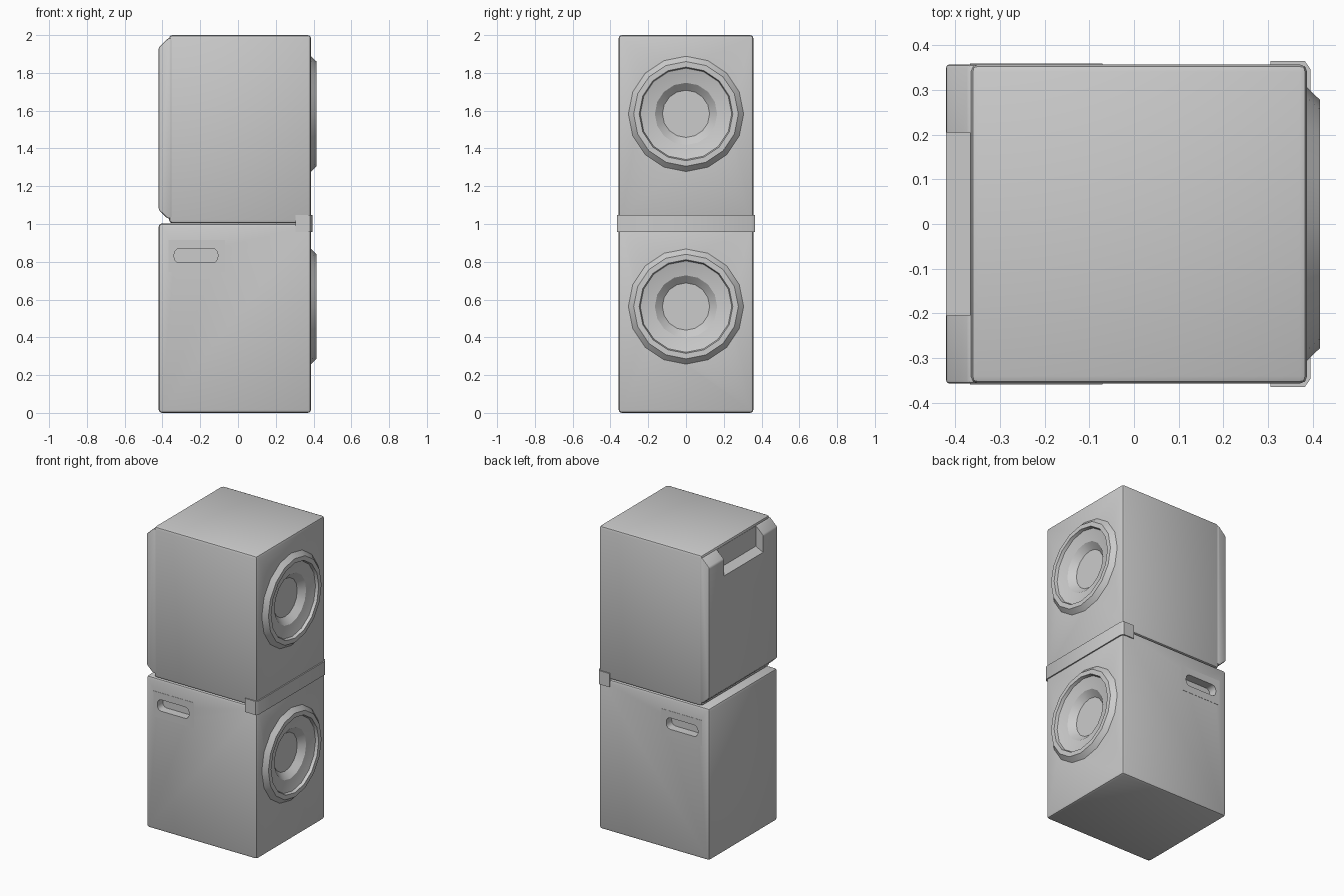
import bpy, bmesh, math
from mathutils import Vector

if "Cube" in bpy.data.objects:
    bpy.data.objects.remove(bpy.data.objects["Cube"])


def finish(name, bm, angle=35):
    bmesh.ops.recalc_face_normals(bm, faces=bm.faces)
    me = bpy.data.meshes.new(name)
    bm.to_mesh(me)
    bm.free()
    ob = bpy.data.objects.new(name, me)
    bpy.context.collection.objects.link(ob)
    smooth(ob, angle)
    return ob


def smooth(ob, angle=35):
    bpy.ops.object.select_all(action='DESELECT')
    ob.select_set(True)
    bpy.context.view_layer.objects.active = ob
    bpy.ops.object.shade_smooth_by_angle(angle=math.radians(angle))


def box(name, lo, hi, bevel=0.0, segments=2):
    lo, hi = Vector(lo), Vector(hi)
    bm = bmesh.new()
    bmesh.ops.create_cube(bm, size=1)
    for v in bm.verts:
        v.co = (lo + hi) / 2 + v.co * (hi - lo)
    if bevel:
        bmesh.ops.bevel(bm, geom=bm.edges[:], offset=bevel, segments=segments,
                        profile=0.5, affect='EDGES')
    return finish(name, bm)


def prism(name, points, direction, bevel=0.0):
    """Extrude a closed outline along a direction."""
    bm = bmesh.new()
    face = bm.faces.new([bm.verts.new(p) for p in points])
    ext = bmesh.ops.extrude_face_region(bm, geom=[face])
    moved = [g for g in ext['geom'] if isinstance(g, bmesh.types.BMVert)]
    bmesh.ops.translate(bm, vec=direction, verts=moved)
    if bevel:
        bmesh.ops.bevel(bm, geom=bm.edges[:], offset=bevel, segments=2,
                        profile=0.5, affect='EDGES')
    return finish(name, bm)


def lathe_x(name, profile, z, sides, cap_start=False):
    """Spin (radius, x) points around a horizontal x axis at height z."""
    bm = bmesh.new()
    rings = []
    for r, x in profile:
        rings.append([bm.verts.new((x, r * math.cos(2 * math.pi * i / sides),
                                    z + r * math.sin(2 * math.pi * i / sides)))
                      for i in range(sides)])
    for a, b in zip(rings, rings[1:]):
        for i in range(sides):
            j = (i + 1) % sides
            bm.faces.new((a[i], a[j], b[j], b[i]))
    bm.faces.new(rings[-1])
    if cap_start:
        bm.faces.new(rings[0])
    return finish(name, bm, 25)


def cut(target, cutter):
    cutter.hide_render = True
    mod = target.modifiers.new('cut', 'BOOLEAN')
    mod.operation = 'DIFFERENCE'
    mod.solver = 'EXACT'
    mod.object = cutter
    bpy.ops.object.select_all(action='DESELECT')
    target.select_set(True)
    bpy.context.view_layer.objects.active = target
    bpy.ops.object.modifier_apply(modifier=mod.name)
    bpy.data.objects.remove(cutter)
    smooth(target)


HY = 0.357
FRONT = 0.387

# Cabinets
lower = box('lower_cabinet', (-0.42, -HY, 0), (FRONT, HY, 1.003), 0.017)
upper = box('upper_cabinet', (-0.365, -HY, 1.004), (FRONT, HY, 2), 0.017)

# Drivers: bore each baffle, then fit the rim, surround and cone
for label, cab, z in (('upper', upper, 1.583), ('lower', lower, 0.563)):
    cut(cab, lathe_x('bore', [(0.25, 0.31), (0.25, 0.5)], z, 16, True))
    lathe_x(label + '_driver',
            [(0.308, FRONT - 0.003), (0.277, 0.416), (0.248, 0.416),
             (0.242, 0.397), (0.236, 0.395), (0.165, 0.382), (0.125, 0.345)],
            z, 16)

# Side handle pockets with thin surround plates
for side, label in ((-1, 'front'), (1, 'back')):
    y0, y1 = sorted((side * (HY - 0.01), side * (HY + 0.0015)))
    plate = box(label + '_handle_plate', (-0.367, y0, 0.747), (-0.07, y1, 0.915))
    outline = []
    for cx, cz, start in ((-0.135, 0.84, 0), (-0.31, 0.84, 90),
                          (-0.31, 0.825, 180), (-0.135, 0.825, 270)):
        for k in range(4):
            a = math.radians(start + 30 * k)
            outline.append((cx + 0.028 * math.cos(a), side * (HY - 0.055),
                            cz + 0.03 * math.sin(a)))
    for target in (lower, plate):
        cut(target, prism('pocket', outline, (0, side * 0.1, 0)))

# Rear cover of the upper cabinet with a hand notch at the top
cover = prism('rear_cover',
              [(-0.35, -HY, 1.03), (-0.375, -HY, 1.03), (-0.42, -HY, 1.075),
               (-0.42, -HY, 1.935), (-0.368, -HY, 1.985), (-0.35, -HY, 1.985)],
              (0, 2 * HY, 0), 0.008)
cut(cover, prism('notch', [(-0.366, -0.205, 1.85), (-0.366, -0.205, 2.05),
                           (-0.5, -0.205, 2.05), (-0.5, -0.205, 1.785)],
                 (0, 0.41, 0)))

# Joining band wrapped around the front of the seam
half = [(0.305, 0.364), (0.382, 0.364), (0.395, 0.345)]
inner = [(0.365, 0.335), (0.305, 0.335)]
ring = half + [(x, -y) for x, y in reversed(half)]
ring += [(x, -y) for x, y in reversed(inner)] + inner
prism('joining_band', [(x, y, 0.957) for x, y in ring], (0, 0, 0.09))
